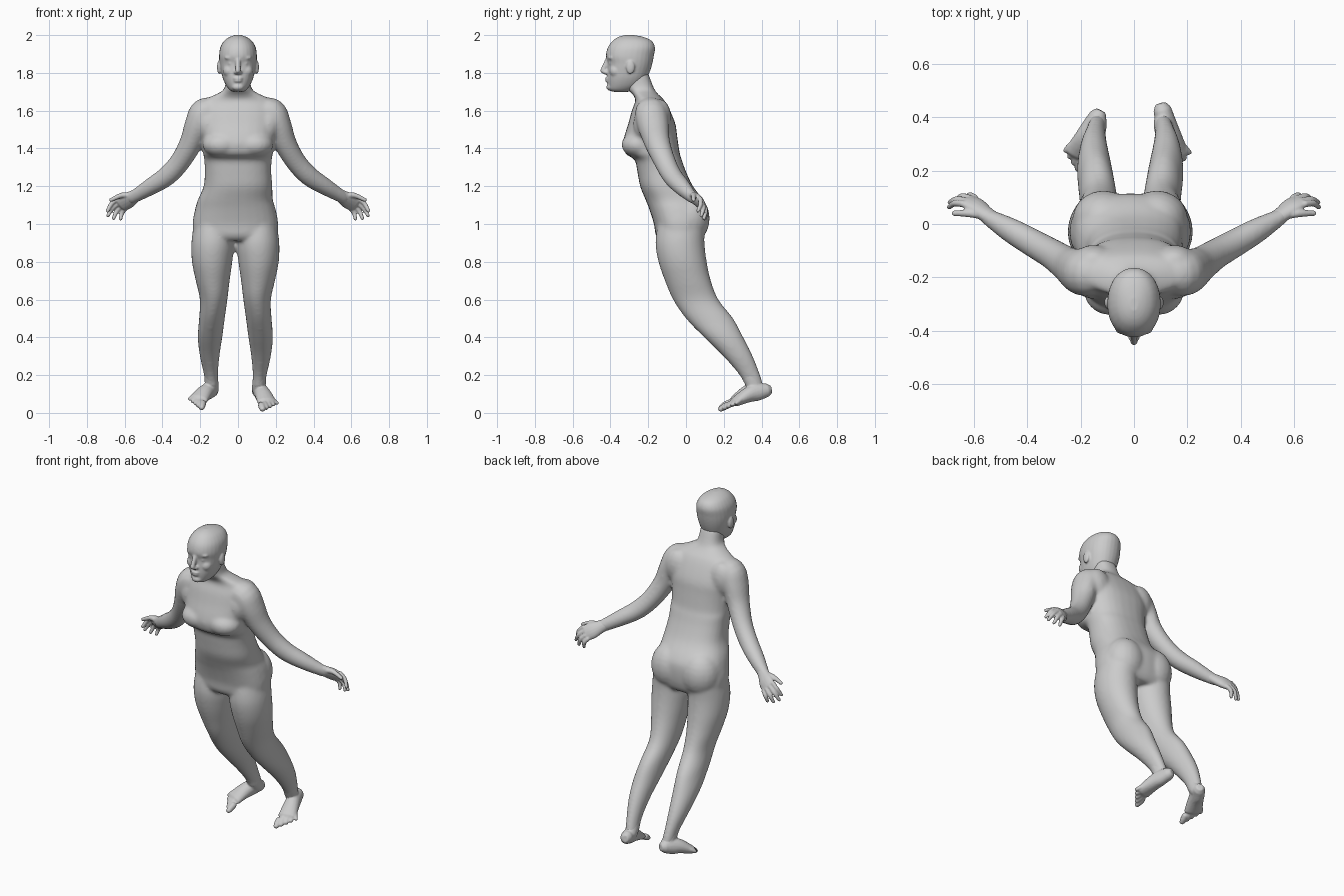
import bpy
import bmesh
from math import cos, sin, pi, copysign
from mathutils import Vector, Matrix

old = bpy.data.objects.get("Cube")
if old:
    bpy.data.objects.remove(old)

skin = bpy.data.materials.new("light_grey_skin")
skin.use_nodes = True
GREY = (.6, .6, .6, 1)
skin.diffuse_color = GREY
skin.node_tree.nodes["Principled BSDF"].inputs["Base Color"].default_value = GREY

# Sideways weight shift of the hips and legs
SWAY = -.014


def smooth_rows(rows, steps=4):
    """Catmull-Rom interpolation of rows of numbers."""
    rows = [Vector(r) for r in rows]
    out = []
    for i in range(len(rows) - 1):
        a, b = rows[max(i - 1, 0)], rows[i]
        c, d = rows[i + 1], rows[min(i + 2, len(rows) - 1)]
        for s in range(steps):
            t = s / steps
            out.append(b + (c - a) * (t / 2) + (a * 2 - b * 5 + c * 4 - d) * (t * t / 2)
                       + (b * 3 - a - c * 3 + d) * (t ** 3 / 2))
    return out + [rows[-1]]


def bridge(bm, rings):
    """Close a stack of rings into one solid."""
    loops = [[bm.verts.new(p) for p in ring] for ring in rings]
    n = len(loops[0])
    for low, high in zip(loops, loops[1:]):
        for i in range(n):
            j = (i + 1) % n
            bm.faces.new((low[i], low[j], high[j], high[i]))
    bm.faces.new(loops[0][::-1])
    bm.faces.new(loops[-1])


def slices(bm, rows, power=2.0, side=1, shift=0, n=28):
    """Level sections: height, centre x, half width, front y, back y."""
    def bulge(v):
        return copysign(abs(v) ** (2 / power), v)
    rings = []
    for z, x, half, front, back in smooth_rows(rows):
        mid, deep = (front + back) / 2, (back - front) / 2
        angles = [2 * pi * i / n for i in range(n)]
        rings.append([Vector((side * (x + half * bulge(cos(a))) + shift,
                              mid + deep * bulge(sin(a)), z)) for a in angles])
    bridge(bm, rings)


def tube(bm, rows, wide=(0, 1, 0), side=1, shift=0, n=16):
    """Rounded limb: x, y, z, radius along the wide axis, radius across it."""
    rows = smooth_rows(rows)
    points = [Vector(r[:3]) for r in rows]
    rings = []
    last = len(rows) - 1
    for i, r in enumerate(rows):
        along = (points[min(i + 1, last)] - points[max(i - 1, 0)]).normalized()
        u = Vector(wide)
        u = (u - along * along.dot(u)).normalized()
        v = along.cross(u)

        def ring(push=0, scale=1):
            centre = points[i] + along * push * r[4]
            out = [centre + (u * r[3] * cos(2 * pi * k / n) + v * r[4] * sin(2 * pi * k / n)) * scale
                   for k in range(n)]
            return [Vector((side * p.x + shift, p.y, p.z)) for p in out]
        if i == 0:
            rings.append(ring(-.6, .6))
        rings.append(ring())
        if i == last:
            rings.append(ring(.6, .6))
    bridge(bm, rings)


def ball(bm, centre, size):
    m = Matrix.Translation(centre) @ Matrix.Diagonal((*size, 1))
    bmesh.ops.create_uvsphere(bm, u_segments=20, v_segments=12, radius=1, matrix=m)


def finish(bm, name, voxel, passes):
    """Fuse the overlapping solids into one smooth skin."""
    bmesh.ops.recalc_face_normals(bm, faces=bm.faces)
    mesh = bpy.data.meshes.new(name)
    bm.to_mesh(mesh)
    bm.free()
    mesh.materials.append(skin)
    obj = bpy.data.objects.new(name, mesh)
    bpy.context.collection.objects.link(obj)
    fuse = obj.modifiers.new("fuse", 'REMESH')
    fuse.mode = 'VOXEL'
    fuse.voxel_size = voxel
    fuse.use_smooth_shade = True
    soften = obj.modifiers.new("soften", 'SMOOTH')
    soften.factor = .5
    soften.iterations = passes


# Torso and neck
body = bmesh.new()
slices(body, [
    (.91, SWAY, .16, -.135, .075), (.94, SWAY, .215, -.16, .098), (1.0, SWAY, .227, -.17, .112),
    (1.08, SWAY, .213, -.195, .112), (1.13, SWAY, .198, -.215, .09), (1.2, 0, .182, -.243, .037),
    (1.28, 0, .176, -.258, -.001), (1.34, 0, .179, -.272, -.022), (1.37, 0, .184, -.318, -.032),
    (1.42, 0, .19, -.334, -.04), (1.47, 0, .196, -.325, -.047), (1.53, 0, .204, -.306, -.056),
    (1.6, 0, .202, -.287, -.084), (1.655, 0, .18, -.268, -.115), (1.69, 0, .11, -.285, -.15),
    (1.72, 0, .071, -.313, -.17), (1.8, 0, .064, -.323, -.2)], power=2.4)

for side in (1, -1):
    # Chest, shoulder blade, front of the shoulder and seat
    ball(body, (side * .088, -.25, 1.42), (.1, .092, .07))
    ball(body, (side * .15, -.135, 1.56), (.08, .057, .1))
    ball(body, (side * .16, -.215, 1.53), (.06, .065, .09))
    ball(body, (side * .1 + SWAY, .018, 1.03), (.116, .108, .135))
    # Leg
    slices(body, [
        (1.0, .12, .1, -.15, .1), (.9, .12, .113, -.162, .098), (.8, .123, .107, -.146, .11),
        (.7, .12, .09, -.112, .132), (.6, .115, .073, -.069, .172), (.5, .124, .068, -.001, .25),
        (.4, .134, .065, .095, .304), (.3, .136, .052, .197, .354), (.2, .129, .037, .283, .393),
        (.13, .122, .034, .32, .415)], side=side, shift=SWAY)
    # Arm
    tube(body, [
        (.1, -.187, 1.6, .07, .06), (.175, -.185, 1.592, .085, .077), (.212, -.175, 1.528, .084, .07),
        (.249, -.152, 1.43, .069, .061), (.305, -.113, 1.332, .058, .055),
        (.375, -.073, 1.255, .053, .053), (.46, -.024, 1.199, .047, .046),
        (.54, .023, 1.151, .032, .036), (.57, .042, 1.136, .024, .035)], side=side)
finish(body, "body", .009, 12)

# Head
head = bmesh.new()
slices(head, [
    (1.7, 0, .03, -.39, -.3), (1.712, 0, .047, -.408, -.27), (1.735, 0, .064, -.414, -.235),
    (1.77, 0, .08, -.417, -.208), (1.81, 0, .09, -.416, -.19), (1.85, 0, .097, -.414, -.178),
    (1.89, 0, .1, -.424, -.17), (1.935, 0, .094, -.414, -.164), (1.97, 0, .073, -.388, -.182),
    (1.99, 0, .045, -.358, -.225), (2.0, 0, .016, -.325, -.275)], power=2.15)
tube(head, [(0, -.41, 1.88, .014, .012), (0, -.425, 1.845, .013, .014), (0, -.441, 1.808, .014, .015)],
     wide=(1, 0, 0))
ball(head, (0, -.422, 1.803), (.023, .02, .013))
ball(head, (0, -.412, 1.771), (.027, .018, .008))
ball(head, (0, -.41, 1.757), (.025, .018, .009))
ball(head, (0, -.4, 1.725), (.032, .022, .02))
for side in (1, -1):
    ball(head, (side * .038, -.392, 1.88), (.034, .022, .014))
    ball(head, (side * .037, -.392, 1.85), (.018, .017, .009))
    ball(head, (side * .045, -.37, 1.81), (.034, .036, .035))
    ball(head, (side * .1, -.294, 1.83), (.011, .023, .037))
finish(head, "head", .005, 8)

# Hands
fingers = [((.638, .075, 1.135), (.692, .062, 1.067)), ((.627, .086, 1.115), (.69, .08, 1.042)),
           ((.612, .095, 1.098), (.66, .094, 1.027)), ((.595, .098, 1.083), (.622, .098, 1.024))]
for side, label in ((1, "left"), (-1, "right")):
    hand = bmesh.new()
    tube(hand, [(.525, .016, 1.159, .032, .03), (.555, .037, 1.143, .037, .027),
                (.59, .066, 1.122, .047, .025), (.62, .085, 1.105, .044, .019)],
         wide=(.6, -.3, .8), side=side)
    for root, tip in fingers:
        root, tip = Vector(root), Vector(tip)
        knuckle = root.lerp(tip, .5) + Vector((.006, .009, .004))
        tube(hand, [(*root, .013, .013), (*knuckle, .012, .012), (*tip, .009, .009)], side=side)
    tube(hand, [(.565, .035, 1.148, .019, .018), (.615, .04, 1.152, .015, .014),
                (.675, .04, 1.126, .01, .01)], side=side)
    finish(hand, label + "_hand", .0045, 3)

# Feet, the right one turned further out
feet = (("left", 1, .43, (.145, .18, .018), (.222, .265, .05)),
        ("right", -1, .405, (.18, .182, .026), (.243, .272, .072)))
for label, side, back, big, little in feet:
    foot = bmesh.new()
    big, little = Vector(big), Vector(little)
    heel = Vector((.119, back, .12))
    ball_of_foot = big.lerp(little, .45) + Vector((-.012, .038, .024))
    wide = little - big
    stations = [(0, 0, .034, .036), (.3, .01, .039, .047), (.6, .012, .045, .04), (1, 0, .053, .025)]
    rows = []
    for t, lift, w, h in stations:
        rows.append((*(heel.lerp(ball_of_foot, t) + Vector((0, 0, lift))), w, h))
    tube(foot, rows, wide=wide, side=side, shift=SWAY)
    # Ankle
    tube(foot, [(.13, .335, .21, .035, .045), (.125, .36, .15, .036, .042), (.12, .385, .12, .033, .038)],
         wide=(1, 0, 0), side=side, shift=SWAY)
    # Toes
    for i in range(5):
        tip = big.lerp(little, i / 4)
        root = ball_of_foot + wide * (i / 4 - .5) * .8
        thick = .018 - .0015 * i
        tube(foot, [(*root, thick, thick), (*root.lerp(tip, .5), thick, thick),
                    (*tip, thick * .85, thick * .75)], wide=wide, side=side, shift=SWAY)
    finish(foot, label + "_foot", .0055, 3)
